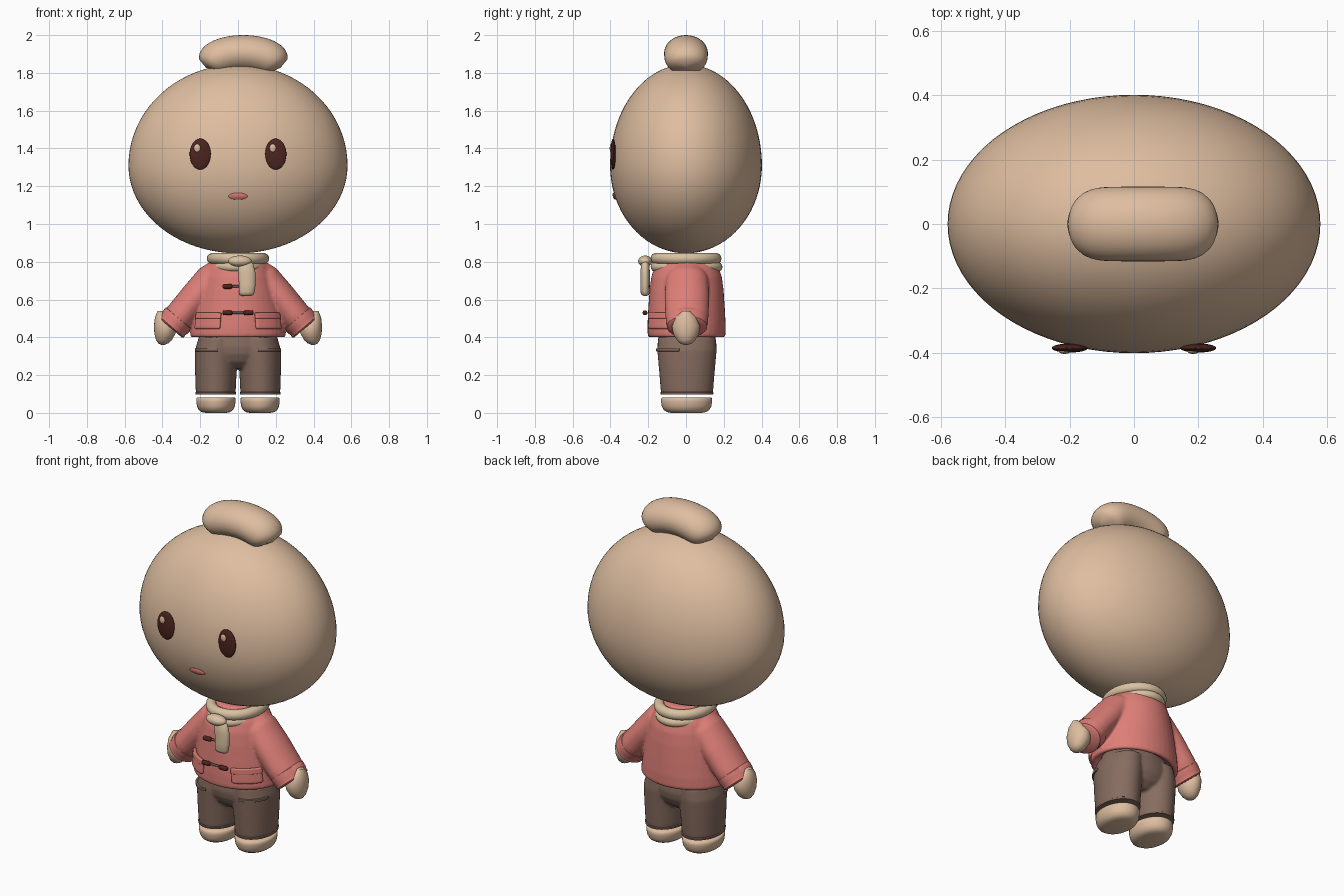
import bpy, bmesh, math
from mathutils import Vector, Matrix

if "Cube" in bpy.data.objects:
    bpy.data.objects.remove(bpy.data.objects["Cube"])


def material(name, rgb):
    m = bpy.data.materials.new(name)
    m.use_nodes = True
    m.diffuse_color = (*rgb, 1)
    m.node_tree.nodes["Principled BSDF"].inputs["Base Color"].default_value = (*rgb, 1)
    return m


SKIN = material("beige skin", (.73, .51, .35))
SCARF = material("cream scarf", (.70, .54, .36))
COAT = material("coral coat", (.73, .21, .185))
TROUSER = material("brown cloth", (.24, .15, .115))
DARK = material("dark brown", (.075, .018, .013))
CORD = material("grey cord", (.16, .11, .10))
LIP = material("pink mouth", (.73, .2, .18))


def finish(name, bm, mat):
    bmesh.ops.recalc_face_normals(bm, faces=bm.faces)
    for f in bm.faces:
        f.smooth = True
    me = bpy.data.meshes.new(name)
    bm.to_mesh(me)
    bm.free()
    me.materials.append(mat)
    ob = bpy.data.objects.new(name, me)
    bpy.context.collection.objects.link(ob)
    return ob


def tube(bm, rings, axis=None, n=40):
    """Capped loft through rings (x, y, z, radius across, radius along y)."""
    pts = [Vector(r[:3]) for r in rings]
    loops = []
    for i, r in enumerate(rings):
        t = Vector(axis) if axis else pts[min(i + 1, len(pts) - 1)] - pts[max(i - 1, 0)]
        v = t.normalized().cross(Vector((0, 1, 0))).normalized()
        u = v.cross(t.normalized())
        loops.append([bm.verts.new(pts[i] + v * r[3] * math.cos(a) + u * r[4] * math.sin(a))
                      for a in (math.tau * k / n for k in range(n))])
    for a, b in zip(loops, loops[1:]):
        for k in range(n):
            bm.faces.new((a[k], a[k - 1], b[k - 1], b[k]))
    bm.faces.new(loops[0])
    bm.faces.new(loops[-1][::-1])


def loft(name, rings, mat, axis=None):
    bm = bmesh.new()
    tube(bm, rings, axis)
    return finish(name, bm, mat)


def ellipsoid(name, centre, size, mat, tilt=0, seg=48):
    bm = bmesh.new()
    bmesh.ops.create_uvsphere(bm, u_segments=seg, v_segments=seg // 2, radius=1)
    bm.transform(Matrix.Translation(centre) @ Matrix.Rotation(tilt, 4, "X")
                 @ Matrix.Diagonal((*size, 1)))
    return finish(name, bm, mat)


def ring(name, centre, rx, ry, r, mat):
    bm = bmesh.new()
    grid = [[bm.verts.new((centre[0] + (rx + r * math.cos(b)) * math.cos(a),
                           centre[1] + (ry + r * math.cos(b)) * math.sin(a),
                           centre[2] + r * math.sin(b)))
             for b in (math.tau * j / 14 for j in range(14))]
            for a in (math.tau * i / 48 for i in range(48))]
    for i in range(48):
        for j in range(14):
            bm.faces.new((grid[i][j], grid[i - 1][j], grid[i - 1][j - 1], grid[i][j - 1]))
    return finish(name, bm, mat)


def patch(name, cx, low, high, a0, a1, thick, mat):
    """Padded panel wrapped on an elliptical wall; low and high are (z, rx, ry)."""
    bm = bmesh.new()
    rows = []
    for j in range(5):
        z, rx, ry = Vector(low).lerp(Vector(high), j / 4)
        rows.append([bm.verts.new((cx + rx * math.sin(a), -ry * math.cos(a), z))
                     for a in (a0 + (a1 - a0) * i / 7 for i in range(8))])
    for a, b in zip(rows, rows[1:]):
        for i in range(7):
            bm.faces.new((a[i], a[i + 1], b[i + 1], b[i]))
    ob = finish(name, bm, mat)
    so = ob.modifiers.new("thickness", "SOLIDIFY")
    so.thickness, so.offset = thick, 0
    ob.modifiers.new("rounding", "SUBSURF").levels = 2
    ob.modifiers["rounding"].render_levels = 2
    return ob


def fuse(ob, size, repeat):
    rm = ob.modifiers.new("fuse", "REMESH")
    rm.mode, rm.voxel_size, rm.use_smooth_shade = "VOXEL", size, True
    sm = ob.modifiers.new("soften", "SMOOTH")
    sm.factor, sm.iterations = .5, repeat


UP = (0, 0, 1)
SIDES = (("left", 1), ("right", -1))

# Head: fuller above its widest line than below
head = ellipsoid("head", (0, 0, 0), (.58, .402, 1), SKIN, seg=80)
for v in head.data.vertices:
    v.co.z = 1.31 + v.co.z * (.535 if v.co.z > 0 else .465)

# Hair bun: bent sausage with rounded ends
bun = []
for i in range(25):
    s = -1 + i / 12
    r = (1 - abs(s) ** 5) ** .5 if abs(s) < 1 else .02
    bun.append((.028 + .205 * math.sin(s * 1.3), 0, 1.80 + .105 * math.cos(s * 1.3),
                .095 * r, .116 * r))
loft("hair_bun", bun, SKIN)

# Face
for side, s in SIDES:
    ellipsoid(side + "_eye", (.2 * s, -.386, 1.37), (.056, .014, .082), DARK)
    ellipsoid(side + "_eye_glint", (.2 * s - .016, -.398, 1.402), (.017, .006, .021), SKIN, seg=20)
ellipsoid("mouth", (0, -.379, 1.147), (.05, .008, .019), LIP, .31)

# Coat: body and sleeves fused into one soft shape
bm = bmesh.new()
body = [(.43, .21, .165), (.405, .225, .18), (.397, .245, .198), (.41, .254, .206),
        (.47, .245, .207), (.55, .23, .203), (.65, .208, .196), (.72, .19, .187),
        (.77, .17, .17), (.80, .145, .15), (.825, .12, .13), (.845, .11, .12)]
tube(bm, [(0, .003, z, rx, ry) for z, rx, ry in body], UP)
for side, s in SIDES:
    arm = [(.08, .775, .03, .05), (.10, .755, .066, .09), (.14, .71, .084, .112),
           (.22, .615, .085, .118), (.30, .518, .084, .115), (.35, .46, .082, .105)]
    tube(bm, [(x * s, .005, z, a, b) for x, z, a, b in arm], (.65 * s, 0, -.76))
fuse(finish("coat", bm, COAT), .009, 4)

for side, s in SIDES:
    # Sleeve cuff and mitten hand
    cuff = [(.31, .507, .078, .10), (.315, .50, .089, .112), (.335, .477, .089, .111),
            (.345, .466, .085, .106), (.352, .456, .087, .107), (.357, .45, .078, .098)]
    loft(side + "_cuff", [(x * s, .005, z, a, b) for x, z, a, b in cuff], COAT, (.65 * s, 0, -.76))
    hand = [(.408, .54, .018, .02), (.398, .505, .042, .055), (.387, .46, .058, .074),
            (.387, .42, .056, .068), (.392, .385, .042, .048), (.396, .368, .026, .03),
            (.397, .36, .008, .01)]
    loft(side + "_hand", [(x * s, 0, z, a, b) for x, z, a, b in hand], SKIN, UP)
    # Coat pocket with flap
    patch(side + "_pocket", 0, (.442, .252, .21), (.53, .238, .207), .38 * s, 1.13 * s, .022, COAT)
    patch(side + "_pocket_flap", 0, (.498, .247, .213), (.532, .241, .212),
          .37 * s, 1.14 * s, .018, COAT)

# Scarf: two wraps, knot and hanging tail
ring("scarf_upper_wrap", (0, 0, .817), .135, .158, .03, SCARF)
ring("scarf_lower_wrap", (0, .003, .773), .122, .164, .026, SCARF)
ellipsoid("scarf_knot", (.01, -.216, .803), (.062, .037, .03), SCARF)
tail = [(.038, .81, .02, .01), (.04, .79, .04, .022), (.047, .74, .046, .025),
        (.049, .68, .044, .025), (.046, .64, .042, .025), (.045, .626, .037, .02),
        (.045, .62, .025, .01)]
loft("scarf_tail", [(x, -.216, z, a, b) for x, z, a, b in tail], SCARF, UP)


# Toggle fastenings
def bar(name, x, y, z, half, r, mat):
    ends = [(-1, .3), (-.9, .8), (-.6, 1), (.6, 1), (.9, .8), (1, .3)]
    loft(name, [(x + half * t, y, z, r * k, r * k) for t, k in ends], mat)


for row, z, y in (("upper", .67, -.2), ("lower", .53, -.211)):
    bar(row + "_cord", 0, y, z, .06, .006, CORD)
    for side, s in SIDES:
        bar(f"{row}_{side}_toggle", .056 * s, y - .006, z, .026, .013, DARK)

# Trousers: hips and two legs fused
bm = bmesh.new()
hips = [(.235, .07, .09), (.27, .17, .13), (.31, .208, .15), (.35, .217, .157),
        (.39, .21, .153), (.44, .195, .145)]
tube(bm, [(0, .005, z, a, b) for z, a, b in hips], UP)
for side, s in SIDES:
    leg = [(.118, .097, .102, .135), (.118, .12, .106, .139), (.117, .24, .111, .149),
           (.115, .33, .113, .157), (.108, .40, .10, .152)]
    tube(bm, [(x * s, .005, z, a, b) for x, z, a, b in leg], UP)
fuse(finish("trousers", bm, TROUSER), .008, 4)

for side, s in SIDES:
    # Trouser hem, pocket edge and foot
    hem = [(.097, .100, .132), (.098, .107, .139), (.108, .108, .141), (.112, .102, .135)]
    loft(side + "_trouser_hem", [(.118 * s, .005, z, a, b) for z, a, b in hem], TROUSER, UP)
    patch(side + "_trouser_pocket", .115 * s, (.325, .112, .152), (.342, .113, .153),
          -.1 * s, 1.35 * s, .014, TROUSER)
    foot = [(0, .055, .08), (.004, .075, .102), (.015, .09, .12), (.035, .1, .131),
            (.06, .104, .135), (.076, .104, .135), (.081, .099, .13)]
    loft(side + "_foot", [(.117 * s, .003, z, a, b) for z, a, b in foot], SKIN, UP)

# Keep real edges crisp on the smooth parts
bpy.ops.object.select_all(action="DESELECT")
for ob in bpy.context.collection.objects:
    if ob.type == "MESH" and not ob.modifiers:
        ob.select_set(True)
        bpy.context.view_layer.objects.active = ob
bpy.ops.object.shade_smooth_by_angle(angle=math.radians(50))
